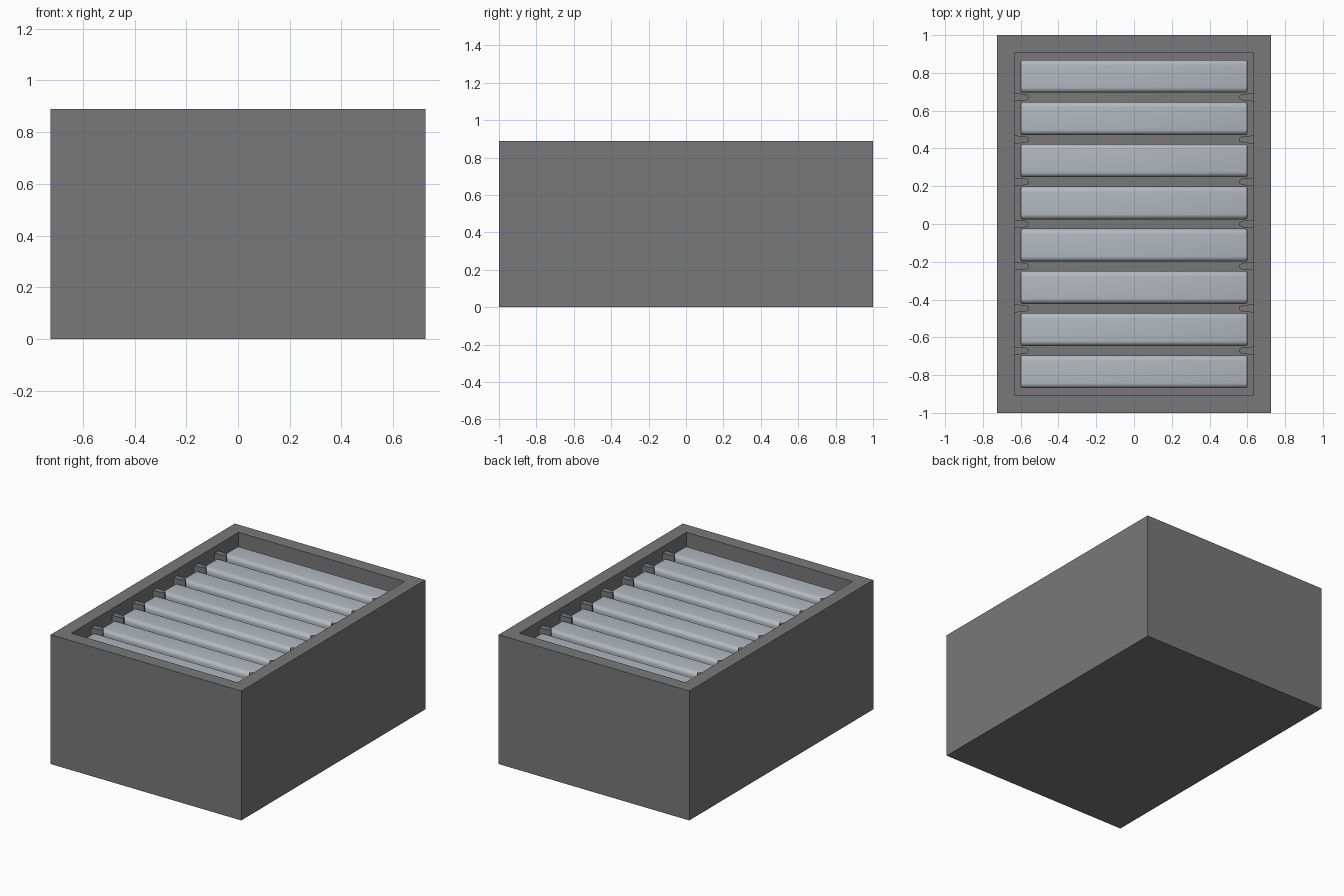
import bpy, bmesh, math

if "Cube" in bpy.data.objects:
    bpy.data.objects.remove(bpy.data.objects["Cube"])

HX, HY, H = 0.725, 1.0, 0.89        # outer half sizes and height
IX, IY, FLOOR = 0.632, 0.908, 0.09  # cavity half sizes and floor height
PITCH, COUNT = 0.2235, 8


def material(name, rgb):
    m = bpy.data.materials.new(name)
    m.diffuse_color = (*rgb, 1)
    m.use_nodes = True
    m.node_tree.nodes["Principled BSDF"].inputs["Base Color"].default_value = m.diffuse_color
    return m


case_grey = material("case grey", (0.19, 0.19, 0.19))
pale_metal = material("pale blue grey metal", (0.44, 0.485, 0.525))


def finish(name, bm, mat):
    bmesh.ops.recalc_face_normals(bm, faces=bm.faces)
    me = bpy.data.meshes.new(name)
    bm.to_mesh(me)
    bm.free()
    me.materials.append(mat)
    ob = bpy.data.objects.new(name, me)
    bpy.context.collection.objects.link(ob)
    return ob


def smooth(ob):
    bpy.ops.object.select_all(action='DESELECT')
    ob.select_set(True)
    bpy.context.view_layer.objects.active = ob
    bpy.ops.object.shade_smooth_by_angle(angle=math.radians(35))


def prism(bm, points, depth):
    """Extrude a closed outline of 3D points by a vector."""
    face = bm.faces.new([bm.verts.new(p) for p in points])
    new = bmesh.ops.extrude_face_region(bm, geom=[face], use_keep_orig=True)
    verts = [g for g in new["geom"] if isinstance(g, bmesh.types.BMVert)]
    bmesh.ops.translate(bm, verts=verts, vec=depth)


# Open case: box with its top inset and pushed down to make the cavity
bm = bmesh.new()
bmesh.ops.create_cube(bm, size=1)
for v in bm.verts:
    v.co = (v.co.x * 2 * HX, v.co.y * 2 * HY, (v.co.z + 0.5) * H)
top = max(bm.faces, key=lambda f: f.calc_center_median().z)
inner = bmesh.ops.extrude_face_region(bm, geom=[top])["geom"]
bmesh.ops.delete(bm, geom=[top], context='FACES_ONLY')
rim = [g for g in inner if isinstance(g, bmesh.types.BMVert)]
for v in rim:
    v.co.x = math.copysign(IX, v.co.x)
    v.co.y = math.copysign(IY, v.co.y)
floor = [g for g in inner if isinstance(g, bmesh.types.BMFace)]
down = bmesh.ops.extrude_face_region(bm, geom=floor)["geom"]
bmesh.ops.delete(bm, geom=floor, context='FACES_ONLY')
for v in down:
    if isinstance(v, bmesh.types.BMVert):
        v.co.z = FLOOR
finish("case", bm, case_grey)

# Divider ribs on both long walls, tapering to a rounded tip
half = [(IX + 0.01, 0.023), (0.622, 0.0205), (0.59, 0.0185), (0.572, 0.016),
        (0.560, 0.010), (0.555, 0.004)]
outline = half + [(x, -y) for x, y in reversed(half)]
bm = bmesh.new()
for i in range(1, COUNT):
    yc = (i - COUNT / 2) * PITCH
    for side in (-1, 1):
        prism(bm, [(side * x, yc + y, FLOOR - 0.01) for x, y in outline],
              (0, 0, 0.845 - FLOOR + 0.01))
smooth(finish("divider_ribs", bm, case_grey))

# Upright slabs with rounded long edges and small end chamfers
for i in range(COUNT):
    yc = (i - (COUNT - 1) / 2) * PITCH
    bm = bmesh.new()
    bmesh.ops.create_cube(bm, size=1)
    for v in bm.verts:
        v.co = (v.co.x * 1.2, v.co.y * 0.174 + yc,
                FLOOR + (v.co.z + 0.5) * (0.825 - FLOOR))
    long_edges = [e for e in bm.edges
                  if abs(e.verts[0].co.x - e.verts[1].co.x) > 0.5
                  and e.verts[0].co.z > 0.5]
    bmesh.ops.bevel(bm, geom=long_edges, offset=0.028, segments=6,
                    profile=0.5, affect='EDGES')
    ends = [e for e in bm.edges
            if abs(e.verts[0].co.x - e.verts[1].co.x) < 1e-4
            and max(v.co.z for v in e.verts) > FLOOR + 0.01
            and e.is_manifold and e.calc_face_angle(0) > 1.2]
    bmesh.ops.bevel(bm, geom=ends, offset=0.01, segments=2,
                    profile=0.5, affect='EDGES')
    smooth(finish(f"slab_{i + 1}", bm, pale_metal))
